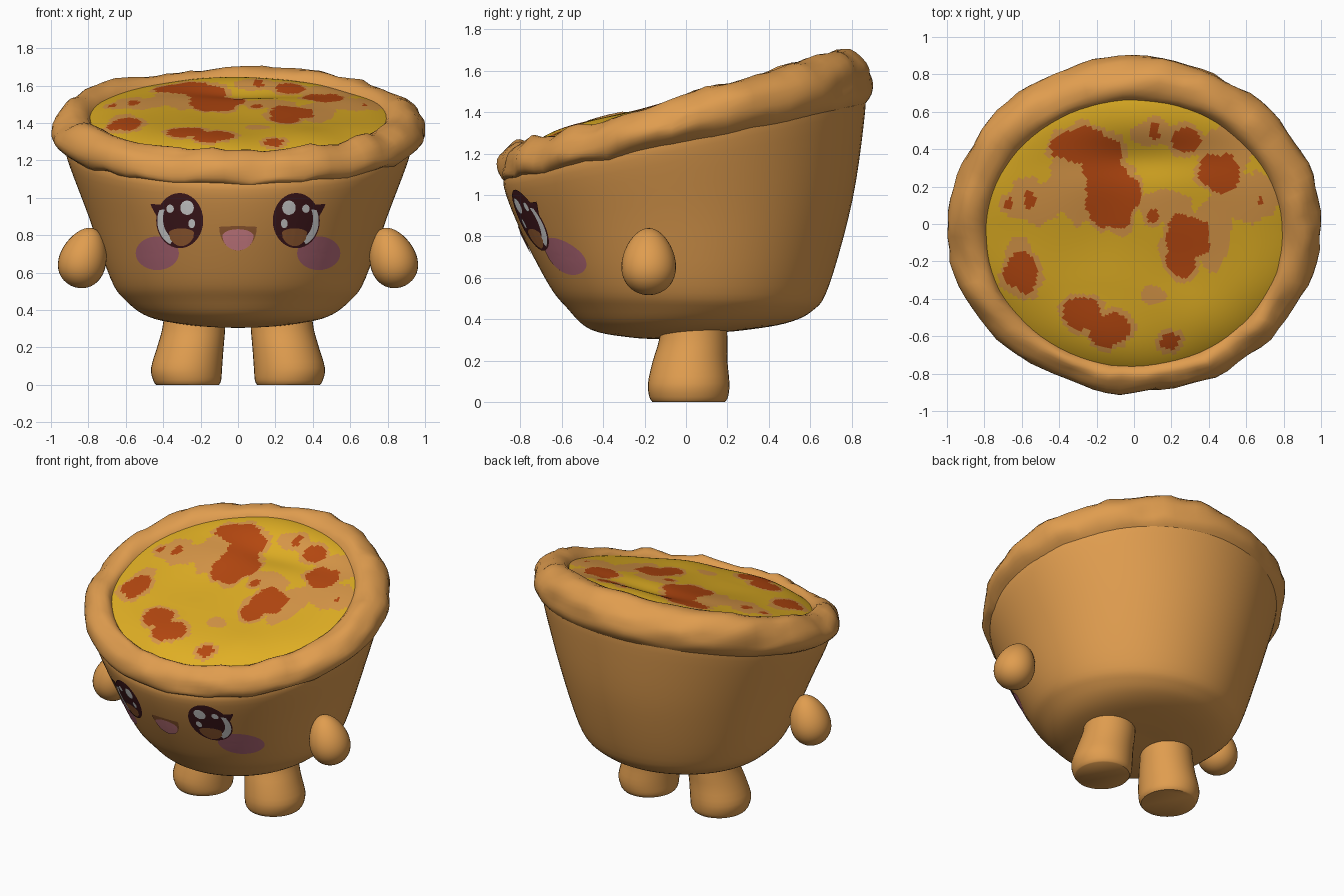
import bpy, bmesh, math
from mathutils import Vector, noise
from mathutils.bvhtree import BVHTree

cube = bpy.data.objects.get("Cube")
if cube:
    bpy.data.objects.remove(cube)


def material(name, code):
    def linear(c):
        c /= 255
        return c / 12.92 if c < 0.04 else ((c + 0.055) / 1.055) ** 2.4
    colour = [linear(c) for c in bytes.fromhex(code)] + [1]
    mat = bpy.data.materials.new(name)
    mat.use_nodes = True
    mat.diffuse_color = colour
    bsdf = mat.node_tree.nodes["Principled BSDF"]
    bsdf.inputs["Base Color"].default_value = colour
    bsdf.inputs["Roughness"].default_value = 0.8
    return mat


crust = material("crust", "E09D4F")
cheese = material("cheese", "E0AF24")
toasted = material("toasted_cheese", "D89748")
sauce = material("sauce", "B64810")
dark = material("eye_dark", "451B20")
white = material("eye_white", "F0F0F0")
brown = material("warm_brown", "A56638")
blush = material("blush_pink", "BE7080")
pink = material("tongue_pink", "EC929A")


def finish(name, bm, mats, angle=50):
    mesh = bpy.data.meshes.new(name)
    bm.to_mesh(mesh)
    bm.free()
    obj = bpy.data.objects.new(name, mesh)
    bpy.context.collection.objects.link(obj)
    for m in mats:
        mesh.materials.append(m)
    bpy.ops.object.select_all(action="DESELECT")
    obj.select_set(True)
    bpy.context.view_layer.objects.active = obj
    bpy.ops.object.shade_smooth_by_angle(angle=math.radians(angle))
    return obj


def loft(name, rings, caps=(True, True), angle=50):
    bm = bmesh.new()
    rows = [[bm.verts.new(p) for p in ring] for ring in rings]
    for a, b in zip(rows, rows[1:]):
        for i in range(len(a)):
            j = (i + 1) % len(a)
            bm.faces.new((a[i], a[j], b[j], b[i]))
    for wanted, row in zip(caps, (rows[0], rows[-1])):
        if wanted:
            bm.faces.new(row)
    bmesh.ops.recalc_face_normals(bm, faces=bm.faces)
    return finish(name, bm, [crust], angle)


def smooth_profile(keys, steps):
    # Catmull-Rom interpolation between key rows
    out = []
    for i in range(len(keys) - 1):
        rows = [keys[max(i - 1, 0)], keys[i], keys[i + 1], keys[min(i + 2, len(keys) - 1)]]
        for k in range(steps):
            t = k / steps
            out.append([b + t / 2 * (c - a + t * (2 * a - 5 * b + 4 * c - d + t * (3 * (b - c) + d - a)))
                        for a, b, c, d in zip(*rows)])
    return out + [list(keys[-1])]


def tilted_ring(key, n):
    # front y, front z, back y, back z, half width
    yf, zf, yb, zb, rx = key
    ring = []
    for i in range(n):
        a = math.tau * i / n
        t = (1 - math.cos(a)) / 2
        ring.append(Vector((rx * math.sin(a), yf + (yb - yf) * t, zf + (zb - zf) * t)))
    return ring


# Cup-shaped crust body
body_keys = [(-.10, .305, .14, .335, .14), (-.25, .31, .28, .347, .30), (-.46, .35, .48, .38, .48),
             (-.58, .46, .61, .44, .60), (-.665, .57, .69, .56, .68), (-.80, .83, .805, .98, .80),
             (-.88, 1.04, .865, 1.40, .915), (-.86, 1.12, .86, 1.50, .92)]
body = loft("crust_body", [tilted_ring(k, 96) for k in smooth_profile(body_keys, 5)])

# Crumpled, rolled rim
rim_keys = [(-.84, 1.06, .85, 1.42, .89), (-.89, 1.08, .89, 1.48, .96), (-.90, 1.13, .895, 1.55, .995),
            (-.88, 1.20, .875, 1.63, .975), (-.82, 1.255, .79, 1.695, .91),
            (-.77, 1.24, .69, 1.68, .82), (-.74, 1.18, .64, 1.60, .775)]
rim_rings = []
for key in smooth_profile(rim_keys, 3):
    ring = tilted_ring(key, 84)
    for p in ring:
        n = noise.noise(p * 4.5) + 0.5 * noise.noise(p * 10)
        p += Vector((p.x * .8, p.y * .8, .8)) * n * .032
        p.x = max(-1, min(1, p.x))
    rim_rings.append(ring)
loft("crust_rim", rim_rings, (False, False), 60)

# Cheese filling with sauce blobs: x, y, x radius, y radius
blobs = [(-.27, .42, .17, .09), (-.17, .33, .10, .12), (-.12, .15, .15, .17), (.28, .46, .08, .07),
         (.11, .50, .025, .05), (.46, .27, .11, .11), (.28, -.08, .12, .12), (.25, -.19, .08, .09),
         (.10, .04, .03, .035), (-.60, -.26, .09, .10), (-.27, -.48, .11, .09), (-.13, -.56, .11, .09),
         (.19, -.63, .045, .04), (-.56, .13, .03, .05), (-.67, .11, .025, .03), (.68, .12, .015, .02)]
toasts = [(-.30, .22, .17, .22), (.62, .14, .16, .13), (.42, -.03, .10, .22), (-.55, .12, .14, .12),
          (.10, -.38, .07, .05), (.15, .10, .15, .09), (.48, .40, .14, .12), (.10, .48, .12, .07),
          (-.62, -.15, .07, .09)]


def spread(x, y, spots, margin=0):
    return min(math.hypot((x - cx) / (rx + margin), (y - cy) / (ry + margin)) for cx, cy, rx, ry in spots)


def filling_point(r, a):
    x, y = .80 * r * math.cos(a), -.05 + .73 * r * math.sin(a)
    t = (y + .77) / 1.44
    dome = (1 - r ** 6) * (.09 - .18 * t + .14 * t * t)
    dip = .04 * math.exp(-((x - .1) / .4) ** 2 - ((y - .36) / .12) ** 2)
    return x, y, 1.21 + .43 * t + dome - dip + .01 * noise.noise((x * 3, y * 3, 0))


bm = bmesh.new()
segs, rows = 180, 56
grid = [[bm.verts.new(filling_point(r / rows, math.tau * i / segs)) for i in range(segs)]
        for r in range(1, rows + 1)]
centre = bm.verts.new(filling_point(0, 0))
for i in range(segs):
    j = (i + 1) % segs
    bm.faces.new((centre, grid[0][i], grid[0][j]))
    for a, b in zip(grid, grid[1:]):
        bm.faces.new((a[i], b[i], b[j], a[j]))
for f in bm.faces:
    x, y, _ = f.calc_center_median()
    wobble = 1 + .3 * noise.noise((x * 9, y * 9, 2)) + .12 * noise.noise((x * 25, y * 25, 5))
    if spread(x, y, blobs) < wobble:
        f.material_index = 2
    elif spread(x, y, blobs, .028) < wobble or spread(x, y, toasts) < wobble:
        f.material_index = 1
finish("cheese_filling", bm, [cheese, toasted, sauce])

# Legs: z, centre x, x radius, centre y, y radius
leg_keys = [(0, .27, .168, .013, .175), (.025, .272, .182, .013, .19), (.09, .275, .19, .013, .197),
            (.20, .255, .178, .02, .18), (.30, .237, .168, .035, .165), (.42, .23, .16, .04, .155)]
for side, s in (("left", 1), ("right", -1)):
    rings = []
    for z, cx, rx, cy, ry in smooth_profile(leg_keys, 3):
        rings.append([(s * (cx + rx * math.cos(a)), cy + ry * math.sin(a), z)
                      for a in (math.tau * i / 36 for i in range(36))])
    loft(side + "_leg", rings)

    # Egg-shaped arm, narrower towards the top, leaning into the body
    bm = bmesh.new()
    bmesh.ops.create_uvsphere(bm, u_segments=32, v_segments=20, radius=1)
    for v in bm.verts:
        taper = 1 - .18 * v.co.z
        x, y, z = .125 * v.co.x * taper, .13 * v.co.y * taper, .165 * v.co.z
        tilt = .32
        v.co = (s * (.825 + x * math.cos(tilt) - z * math.sin(tilt)), -.18 + y,
                .68 + x * math.sin(tilt) + z * math.cos(tilt))
    bmesh.ops.recalc_face_normals(bm, faces=bm.faces)
    finish(side + "_arm", bm, [crust])

# Face plates wrapped onto the front of the body
tree = BVHTree.FromObject(body, bpy.context.evaluated_depsgraph_get())


def plate(name, outer, inner, mat, lift, closed=True, steps=5):
    bm = bmesh.new()
    rows = []
    for k in range(steps + 1):
        row = []
        for (ax, az), (bx, bz) in zip(outer, inner):
            t = k / steps
            hit, normal, _, _ = tree.ray_cast(Vector((ax + (bx - ax) * t, -3, az + (bz - az) * t)), Vector((0, 1, 0)))
            row.append(bm.verts.new(hit + normal * lift))
        rows.append(row)
    n = len(outer)
    for a, b in zip(rows, rows[1:]):
        for i in range(n if closed else n - 1):
            j = (i + 1) % n
            bm.faces.new((a[i], a[j], b[j], b[i]))
    bmesh.ops.remove_doubles(bm, verts=bm.verts, dist=.0001)
    bm.normal_update()
    bmesh.ops.reverse_faces(bm, faces=[f for f in bm.faces if f.normal.y > 0])
    finish(name, bm, [mat])


def arc(cx, cz, rx, rz, start=0, end=360, n=36):
    return [(cx + rx * math.cos(math.radians(start + (end - start) * i / n)),
             cz + rz * math.sin(math.radians(start + (end - start) * i / n))) for i in range(n + 1)]


def disc(name, cx, cz, rx, rz, mat, lift):
    plate(name, arc(cx, cz, rx, rz)[:-1], [(cx, cz)] * 36, mat, lift)


def flip(points, s):
    return [(s * x, z) for x, z in points]


for side, s in (("left", 1), ("right", -1)):
    ex, ez = .31, .88
    disc(side + "_blush", s * .43, .705, .115, .09, blush, .003)
    disc(side + "_eye", s * ex, ez, .125, .147, dark, .005)
    plate(side + "_eye_crescent", flip(arc(ex, ez, .118, .138, -65, 25), s),
          flip(arc(ex - .012, ez + .01, .10, .118, -65, 25), s), white, .007, False)
    plate(side + "_iris_glow", flip(arc(ex - .01, ez, .085, .135, -140, -45), s),
          flip(arc(ex - .01, ez - .07, .07, .03, 160, 20), s), brown, .0075, False)
    disc(side + "_large_glint", s * (ex - .04), ez + .07, .036, .038, white, .008)
    disc(side + "_small_glint", s * (ex + .05), ez + .065, .02, .022, white, .008)
    disc(side + "_inner_glint", s * (ex - .065), ez - .015, .018, .024, white, .008)
    plate(side + "_lash", flip([(ex + .07, ez + .12), (ex + .10, ez + .085), (ex + .155, ez + .09)], s),
          flip([(ex + .09, ez + .05), (ex + .12, ez + .02), (ex + .15, ez + .075)], s), dark, .006, False)

# Open mouth with tongue
plate("mouth", arc(0, .845, .10, .125, 180, 360), arc(0, .845, .10, .005, 180, 0), brown, .004, False)
plate("tongue", arc(0, .80, .082, .078, 180, 360), arc(0, .80, .082, .035, 180, 0), pink, .007, False)
